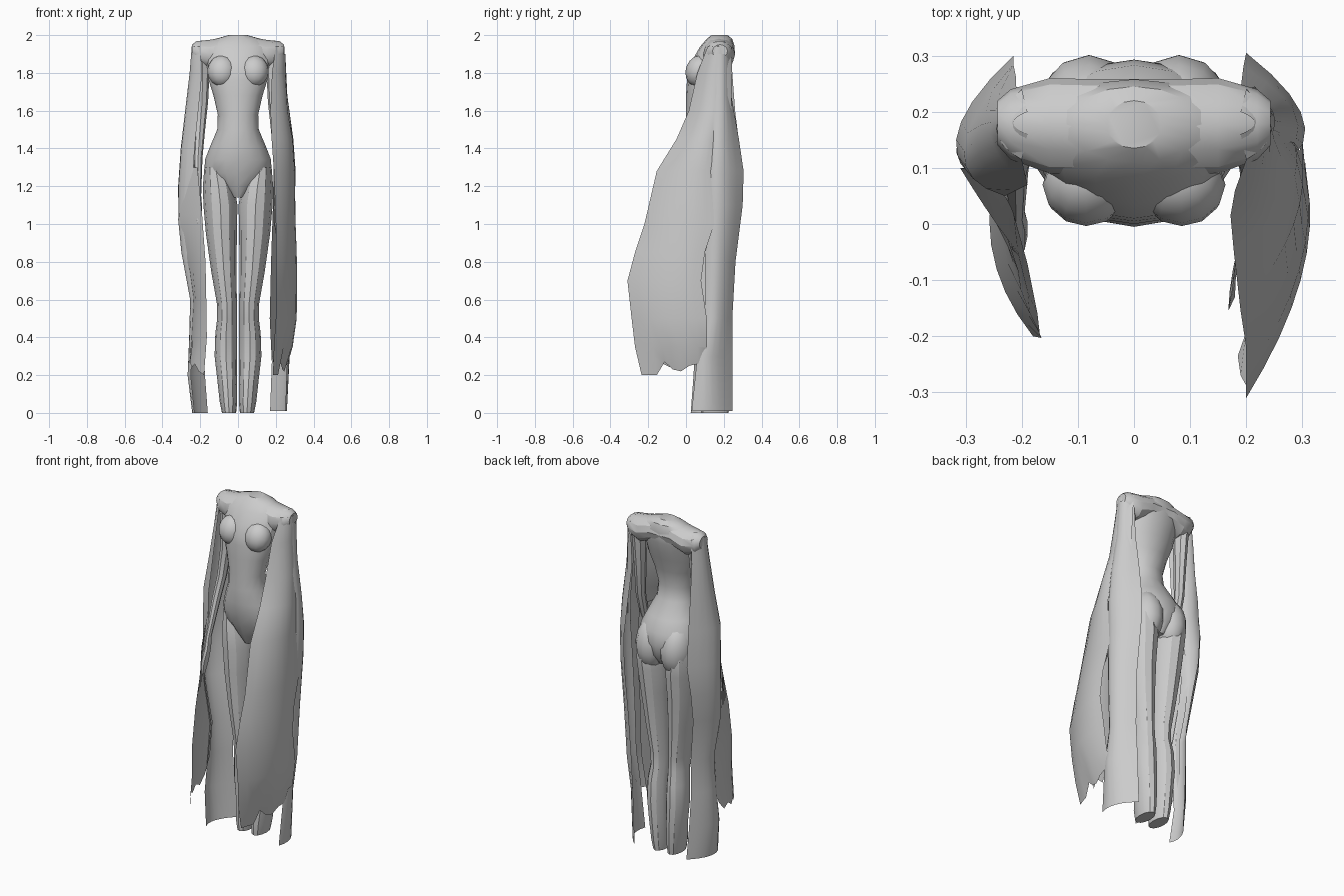
import bpy, math


def finish(name, verts, faces, angle=30):
    me = bpy.data.meshes.new(name)
    me.from_pydata([tuple(v) for v in verts], [], faces)
    me.update()
    ob = bpy.data.objects.new(name, me)
    bpy.context.collection.objects.link(ob)
    bpy.ops.object.select_all(action='DESELECT')
    ob.select_set(True)
    bpy.context.view_layer.objects.active = ob
    bpy.ops.object.shade_smooth_by_angle(angle=math.radians(angle))
    return ob


def tube(name, rings, n=12, side=1, lateral=False):
    """Loft of ellipses. Ring: position, then low/high on two other axes."""
    verts, faces = [], []
    for p, a0, a1, b0, b1 in rings:
        for i in range(n):
            t = 2 * math.pi * i / n
            a = (a0 + a1) / 2 + (a1 - a0) / 2 * math.cos(t)
            b = (b0 + b1) / 2 + (b1 - b0) / 2 * math.sin(t)
            verts.append((p, a, b) if lateral else (a * side, b, p))
    for r in range(len(rings) - 1):
        for i in range(n):
            j = (i + 1) % n
            faces.append((r * n + i, r * n + j, r * n + n + j, r * n + n + i))
    faces += [tuple(range(n))[::-1], tuple(range(len(verts) - n, len(verts)))]
    return finish(name, verts, faces)


def sheet(name, rows, cols=6, hem=()):
    """Cloth panel. Row: z, front edge xy, middle xy, back edge xy. hem lifts the last row."""
    verts, faces = [], []
    for k, (z, xf, yf, xm, ym, xb, yb) in enumerate(rows):
        for i in range(cols + 1):
            t = i / cols
            a, b, c = 2 * (t - .5) * (t - 1), 4 * t * (1 - t), 2 * t * (t - .5)
            dz = hem[i % len(hem)] if hem and k == len(rows) - 1 else 0
            verts.append((a * xf + b * xm + c * xb, a * yf + b * ym + c * yb, z + dz))
    w = cols + 1
    for r in range(len(rows) - 1):
        for i in range(cols):
            q = r * w + i
            faces.append((q, q + 1, q + w + 1, q + w))
    return finish(name, verts, faces)


def blob(name, loc, size, tilt=0):
    bpy.ops.mesh.primitive_uv_sphere_add(segments=12, ring_count=8, radius=1, location=loc)
    ob = bpy.context.object
    ob.name = name
    ob.scale = size
    ob.rotation_euler.x = tilt
    bpy.ops.object.shade_smooth_by_angle(angle=math.radians(40))


# Torso from crotch to neck cut
tube("torso", [(1.14, -.035, .035, .08, .24), (1.20, -.10, .10, .05, .28),
               (1.27, -.178, .178, .025, .293), (1.34, -.175, .175, .005, .283),
               (1.41, -.148, .148, -.005, .245), (1.50, -.11, .11, -.005, .19),
               (1.58, -.107, .107, 0, .175), (1.68, -.13, .13, .0, .195),
               (1.76, -.155, .155, .005, .22), (1.81, -.16, .16, .01, .235),
               (1.87, -.17, .17, .035, .25), (1.94, -.18, .18, .075, .258),
               (1.98, -.12, .12, .11, .245), (2.0, -.05, .05, .135, .22)], n=16)

# Shoulder yoke running side to side
tube("shoulders", [(x, y0, y1, z0, z1) for x, y0, y1, z0, z1 in
                   [(-.243, .14, .22, 1.88, 1.95), (-.22, .115, .24, 1.84, 1.968),
                    (-.15, .09, .26, 1.82, 1.975), (-.07, .09, .258, 1.85, 1.99),
                    (.07, .09, .258, 1.85, 1.99), (.15, .09, .26, 1.82, 1.975),
                    (.22, .115, .24, 1.84, 1.968), (.243, .14, .22, 1.88, 1.95)]],
     lateral=True)

for s, label in ((1, "right"), (-1, "left")):
    # Chest and seat volumes, blended shallowly into the torso
    blob("bust_" + label, (s * .085, .07, 1.81), (.078, .072, .085), -.35)
    blob("buttock_" + label, (s * .08, .195, 1.24), (.095, .107, .15), .15)
    # Leg
    tube("leg_" + label, [(0, .01, .085, .08, .225), (.06, .004, .097, .075, .235),
                          (.18, .004, .11, .09, .242), (.30, .004, .124, .09, .245),
                          (.42, .006, .12, .085, .24), (.50, .006, .11, .07, .225),
                          (.58, .006, .112, .06, .225), (.75, .008, .142, .05, .24),
                          (.95, .006, .17, .04, .26), (1.1, .003, .183, .035, .28),
                          (1.2, .02, .186, .04, .287), (1.3, .06, .178, .06, .25)], side=s)
    # Thin arm and hand
    tube("arm_" + label, [(.95, .2, .212, -.05, -.02), (1.02, .19, .222, -.055, .01),
                          (1.09, .19, .222, -.02, .03), (1.15, .195, .225, 0, .04),
                          (1.35, .188, .235, .07, .125), (1.48, .176, .23, .11, .17),
                          (1.65, .158, .222, .125, .2), (1.82, .15, .225, .12, .22),
                          (1.93, .15, .235, .12, .235)], n=8, side=s)

# Right sleeve: long front panel, back panel and inner fold
sheet("right_sleeve_front", [
    (1.97, .19, .16, .215, .18, .19, .2), (1.94, .20, .115, .245, .17, .20, .24),
    (1.8, .18, .06, .25, .15, .215, .245),
    (1.6, .172, .015, .262, .12, .22, .24), (1.45, .178, -.05, .277, .06, .28, .16),
    (1.28, .19, -.155, .285, .0, .295, .13), (1.0, .20, -.22, .29, -.05, .30, .15),
    (.85, .20, -.27, .295, -.08, .305, .10), (.70, .20, -.31, .297, -.1, .308, .08),
    (.5, .2, -.288, .295, -.1, .305, .11), (.35, .19, -.27, .275, -.08, .285, .11),
    (.2, .185, -.235, .235, -.07, .27, .11)], cols=8,
    hem=(0, 0, 0, .07, .03, .02, .05, .06, .14))
sheet("right_sleeve_back", [
    (1.9, .24, .15, .247, .2, .2, .24), (1.68, .25, .14, .255, .2, .19, .24),
    (1.45, .275, .13, .285, .2, .195, .28),
    (1.28, .285, .12, .297, .2, .20, .305), (1.1, .28, .11, .293, .2, .20, .30),
    (.8, .27, .1, .285, .18, .2, .262), (.5, .26, .1, .275, .17, .19, .245),
    (.3, .26, .06, .265, .14, .18, .245), (.01, .25, .03, .25, .14, .17, .245)])
sheet("right_sleeve_inner", [
    (1.4, .19, .02, .2, .07, .22, .13), (1.1, .185, -.05, .2, .03, .24, .12),
    (.8, .175, -.12, .19, -.02, .23, .11), (.5, .168, -.155, .185, -.04, .23, .1),
    (.25, .18, -.13, .19, -.04, .22, .06)], hem=(0, .05, .03))

# Left sleeve: long outer drape and lower front panel below the hand
sheet("left_sleeve_outer", [
    (1.97, -.19, .16, -.215, .18, -.19, .2), (1.94, -.20, .115, -.245, .17, -.20, .24),
    (1.8, -.19, .07, -.256, .16, -.21, .245),
    (1.6, -.21, .06, -.28, .15, -.21, .26), (1.4, -.23, .05, -.303, .13, -.215, .285),
    (1.2, -.24, .06, -.317, .15, -.215, .3), (1.02, -.27, .08, -.315, .15, -.225, .275),
    (.85, -.265, .06, -.297, .13, -.215, .24), (.6, -.22, .06, -.252, .12, -.185, .22),
    (.4, -.235, .05, -.255, .12, -.185, .215), (.2, -.25, .04, -.26, .12, -.175, .22),
    (0, -.23, .025, -.235, .12, -.16, .225)], cols=8)
sheet("left_sleeve_front", [
    (1.3, -.215, .02, -.23, .05, -.26, .09), (1.05, -.19, -.07, -.245, .0, -.31, .1),
    (.8, -.172, -.16, -.225, -.04, -.28, .1), (.6, -.168, -.195, -.215, -.07, -.24, .1),
    (.4, -.165, -.203, -.225, -.07, -.25, .09), (.2, -.18, -.2, -.245, -.08, -.255, .05)],
    hem=(0, .02, .06, .04, .07, .05, .1))
